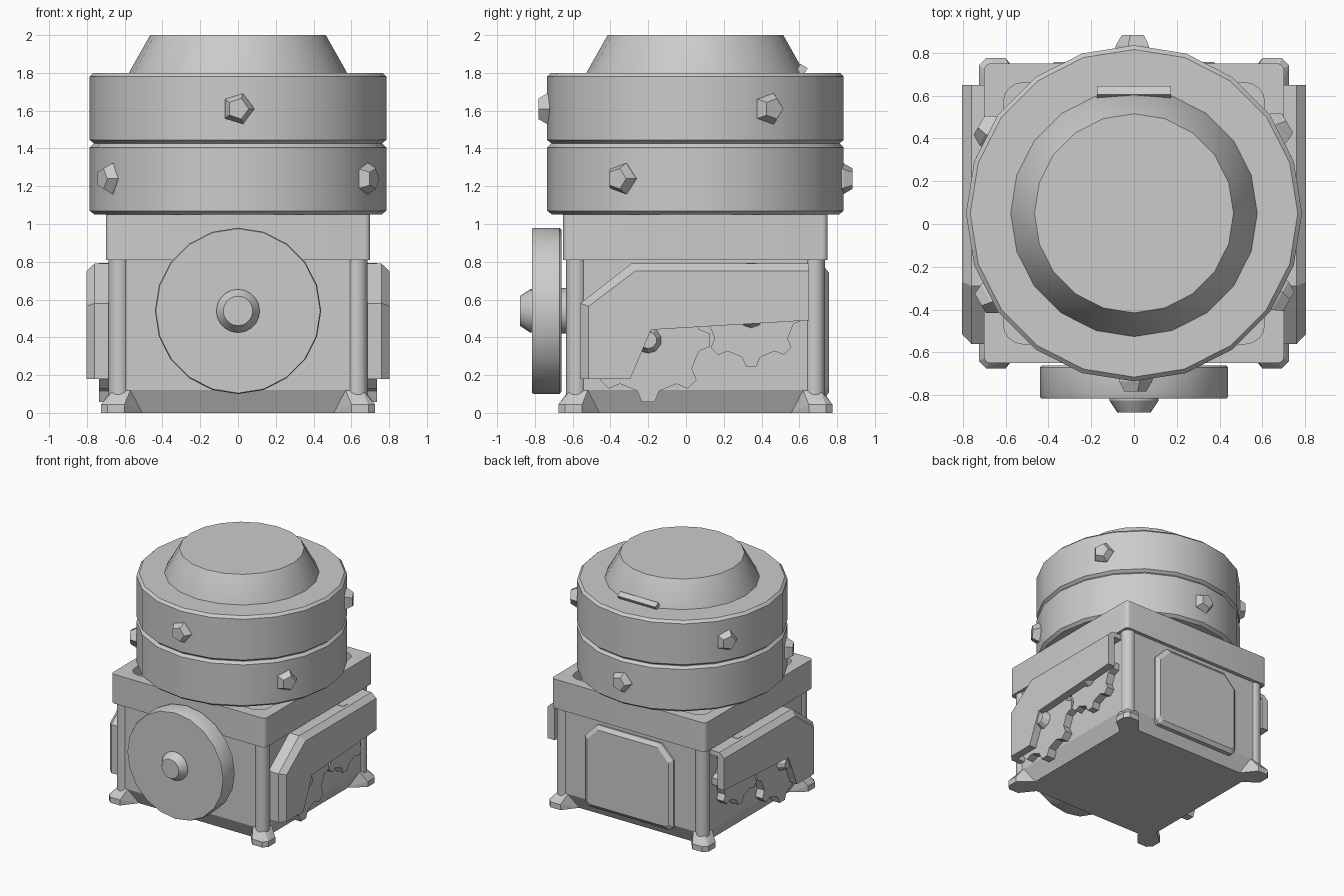
import bpy, bmesh, math
from mathutils import Vector, Matrix

if "Cube" in bpy.data.objects:
    bpy.data.objects.remove(bpy.data.objects["Cube"])

CY = 0.05          # y centre of the body and drums
SIDES = 20


def finish(name, bm, smooth=None):
    bmesh.ops.recalc_face_normals(bm, faces=bm.faces)
    me = bpy.data.meshes.new(name)
    bm.to_mesh(me)
    bm.free()
    ob = bpy.data.objects.new(name, me)
    bpy.context.collection.objects.link(ob)
    if smooth:
        bpy.ops.object.select_all(action='DESELECT')
        ob.select_set(True)
        bpy.context.view_layer.objects.active = ob
        bpy.ops.object.shade_smooth_by_angle(angle=math.radians(smooth))
    return ob


def loft(name, rings, mat=None, smooth=None):
    """Skin a stack of equal-length rings and cap both ends."""
    bm = bmesh.new()
    loops = [[bm.verts.new(p) for p in r] for r in rings]
    n = len(loops[0])
    for a, b in zip(loops, loops[1:]):
        for i in range(n):
            j = (i + 1) % n
            bm.faces.new((a[i], a[j], b[j], b[i]))
    bm.faces.new(loops[0])
    bm.faces.new(loops[-1])
    if mat:
        bm.transform(mat)
    return finish(name, bm, smooth)


def turned(name, profile, mat, sides=SIDES, smooth=30):
    """Stack of circles from (radius, height) pairs."""
    rings = [[(r * math.cos(2 * math.pi * i / sides), r * math.sin(2 * math.pi * i / sides), h)
              for i in range(sides)] for r, h in profile]
    return loft(name, rings, mat, smooth)


def rounded_square(h, r, z, steps=4):
    pts = []
    for q, (sx, sy) in enumerate(((1, 1), (-1, 1), (-1, -1), (1, -1))):
        for k in range(steps + 1):
            a = math.pi / 2 * (q + k / steps)
            pts.append((sx * (h - r) + r * math.cos(a), CY + sy * (h - r) + r * math.sin(a), z))
    return pts


def at_x(pts, x):
    return [(x, p[0], p[1]) for p in pts]


def mv(x, y, z):
    return Matrix.Translation((x, y, z))


# Body with undercut bottom, and the rim tray on top
loft("body", [rounded_square(h, 0.03, z) for h, z in ((0.61, 0), (0.67, 0.12), (0.67, 0.85))])
loft("tray_rim", [rounded_square(h, r, z) for h, r, z in
                  ((0.70, 0.03, 0.81), (0.70, 0.03, 1.05), (0.61, 0.09, 1.05), (0.61, 0.09, 0.96))],
     smooth=30)

# Corner columns and splayed feet
foot_out = [(0.725, 0.60), (0.725, 0.69), (0.69, 0.725), (0.60, 0.725)]
foot_pts = [(0.50, 0.60, 0), (0.60, 0.50, 0)]
foot_pts += [(x, y, z) for x, y in foot_out for z in (0, 0.045)]
foot_pts += [(0.57, 0.57, 0.12), (0.57, 0.67, 0.12), (0.67, 0.57, 0.12), (0.66, 0.66, 0.12)]
for sx in (-1, 1):
    for sy in (-1, 1):
        turned("corner_column", [(0.055, 0.08), (0.055, 0.82)],
               mv(sx * 0.63, CY + sy * 0.63, 0), 16, 40)
        bm = bmesh.new()
        for x, y, z in foot_pts:
            bm.verts.new((sx * x, CY + sy * y, z))
        bmesh.ops.convex_hull(bm, input=bm.verts)
        finish("foot", bm)

# Drums, neck and tapered cap
turned("neck", [(0.56, 0.95), (0.56, 1.10)], mv(0, CY, 0))
for name, z0, z1 in (("lower_drum", 1.05, 1.425), ("upper_drum", 1.425, 1.80)):
    turned(name, [(0.76, z0), (0.785, z0 + 0.02), (0.785, z1 - 0.02), (0.765, z1)], mv(0, CY, 0))
turned("cap", [(0.578, 1.79), (0.575, 1.805), (0.465, 2.0)], mv(0, CY, 0), smooth=25)

# Five-sided studs, three per drum
for z, start in ((1.61, -90), (1.24, 90)):
    for k in range(3):
        a = math.radians(start + 120 * k)
        d = Vector((math.cos(a), math.sin(a), 0))
        m = mv(0, CY, z) @ d.to_track_quat('Z', 'Y').to_matrix().to_4x4()
        turned("stud", [(0.088, 0.76), (0.085, 0.785), (0.057, 0.832)], m, 5, None)

# Small tilted tab at the back of the cap
bm = bmesh.new()
bmesh.ops.create_cube(bm, size=1, matrix=mv(0, 0.612, 1.815) @ Matrix.Rotation(math.radians(-30), 4, 'X')
                      @ Matrix.Diagonal((0.345, 0.045, 0.05, 1)))
finish("cap_tab", bm)

# Front wheel with shaft and hub
front = mv(0, 0, 0.54) @ Matrix.Rotation(math.radians(90), 4, 'X')
turned("wheel_shaft", [(0.12, 0.58), (0.12, 0.68)], front)
turned("wheel", [(0.43, 0.66), (0.44, 0.67), (0.44, 0.805), (0.435, 0.815)], front)
turned("wheel_hub", [(0.115, 0.80), (0.115, 0.825), (0.078, 0.88)], front)

# Raised back panel with clipped top corners and bevelled face


def panel(w, z0, z1, c, y):
    return [(-w, y, z0 + c * .3), (-w + c * .3, y, z0), (w - c * .3, y, z0), (w, y, z0 + c * .3),
            (w, y, z1 - c), (w - c, y, z1), (-w + c, y, z1), (-w, y, z1 - c)]


loft("back_panel", [panel(0.40, 0.08, 0.77, 0.11, 0.70), panel(0.40, 0.08, 0.77, 0.11, 0.735),
                    panel(0.37, 0.11, 0.74, 0.10, 0.758)])

# Side gears and cover plates, mirrored left and right
rim = [(-0.56, 0.18), (-0.56, 0.58), (-0.29, 0.79), (0.65, 0.79)]
inner = [(-0.515, 0.18), (-0.515, 0.565), (-0.27, 0.75), (0.65, 0.75)]
lower = [(0.65, 0.49), (-0.185, 0.44), (-0.295, 0.18)]


def gear_outline(cy, cz, ro, ri, teeth, phase):
    pts = []
    for t in range(teeth):
        for f, r in ((-0.27, ri), (-0.13, ro), (0.13, ro), (0.27, ri)):
            a = 2 * math.pi * (t + f + phase) / teeth
            pts.append((cy + r * math.cos(a), cz + r * math.sin(a)))
    return pts


for s in (-1, 1):
    loft("cover_plate", [at_x(rim + lower, s * 0.74), at_x(rim + lower, s * 0.76),
                         at_x(inner + lower, s * 0.803)])
    wall = rim + inner[::-1]
    loft("cover_wall", [at_x(wall, s * 0.66), at_x(wall, s * 0.75)])
    for name, cy, cz, ro, ri in (("large_gear", -0.20, 0.385, 0.33, 0.275),
                                 ("small_gear", 0.345, 0.52, 0.275, 0.23)):
        g = gear_outline(cy, cz, ro, ri, 8, 0)
        loft(name, [at_x(g, s * 0.66), at_x(g, s * 0.735)])
        turned(name + "_hub", [(0.07, 0.72), (0.07, 0.74), (0.045, 0.79)],
               mv(0, cy, cz) @ Matrix.Rotation(s * math.pi / 2, 4, 'Y'), 10, None)
